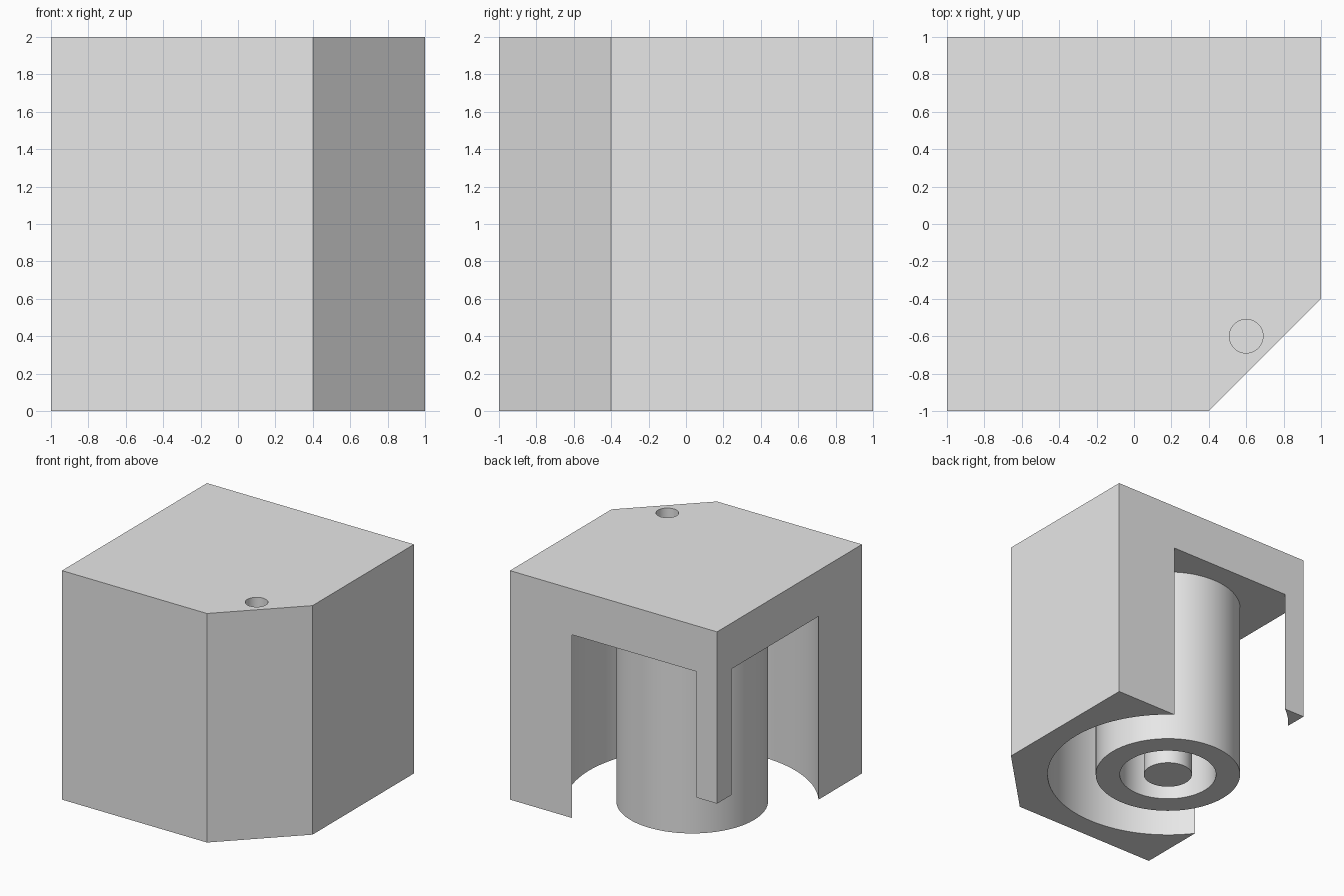
import bpy
import bmesh
import math
from mathutils import Matrix, Vector

cube = bpy.data.objects.get("Cube")
if cube:
    bpy.data.objects.remove(cube, do_unlink=True)

WELL = (-0.2, 0.2)      # axis of the round well and its centre column
CEILING = 1.6           # height of the well ceiling
BELOW = -0.2            # cutters start under the floor

grey = bpy.data.materials.new("light_grey")
grey.use_nodes = True
colour = (0.8, 0.8, 0.8, 1)
grey.diffuse_color = colour
grey.node_tree.nodes["Principled BSDF"].inputs["Base Color"].default_value = colour


def make_object(name, bm):
    bmesh.ops.recalc_face_normals(bm, faces=bm.faces)
    mesh = bpy.data.meshes.new(name)
    bm.to_mesh(mesh)
    bm.free()
    mesh.materials.append(grey)
    obj = bpy.data.objects.new(name, mesh)
    bpy.context.collection.objects.link(obj)
    return obj


def prism(name, outline, bottom, top):
    bm = bmesh.new()
    face = bm.faces.new([bm.verts.new((x, y, bottom)) for x, y in outline])
    side = bmesh.ops.extrude_face_region(bm, geom=[face])["geom"]
    verts = [v for v in side if isinstance(v, bmesh.types.BMVert)]
    bmesh.ops.translate(bm, verts=verts, vec=(0, 0, top - bottom))
    return make_object(name, bm)


def ring(name, centre, inner, outer, bottom, top, steps=128):
    bm = bmesh.new()
    profile = [(inner, bottom), (outer, bottom), (outer, top), (inner, top)]
    verts = [bm.verts.new((r, 0, z)) for r, z in profile]
    edges = [bm.edges.new((verts[i], verts[(i + 1) % 4])) for i in range(4)]
    bmesh.ops.spin(bm, geom=verts + edges, cent=(0, 0, 0), axis=(0, 0, 1),
                   angle=math.tau, steps=steps)
    bmesh.ops.remove_doubles(bm, verts=bm.verts, dist=0.0001)
    bmesh.ops.translate(bm, verts=bm.verts, vec=(*centre, 0))
    return make_object(name, bm)


def drill(name, centre, radius, bottom, top):
    bm = bmesh.new()
    place = Matrix.Translation(Vector((*centre, (bottom + top) / 2)))
    bmesh.ops.create_cone(bm, cap_ends=True, segments=48, radius1=radius,
                          radius2=radius, depth=top - bottom, matrix=place)
    return make_object(name, bm)


# Block with one chamfered corner
housing = prism("housing", [(-1, -1), (0.4, -1), (1, -0.4), (1, 1), (-1, 1)], 0, 2)

# Well around the column, bore around the pin, short corner post, top hole
cutters = [
    ring("well_cutter", WELL, 0.6, 1.0, BELOW, CEILING),
    ring("bore_cutter", WELL, 0.2, 0.4, BELOW, CEILING),
    prism("post_cutter", [(-1.2, 0.75), (-0.75, 0.75), (-0.75, 1.2), (-1.2, 1.2)],
          BELOW, 0.5),
    drill("hole_cutter", (0.6, -0.6), 0.09, 1.6, 2.2),
]

bpy.ops.object.select_all(action="DESELECT")
bpy.context.view_layer.objects.active = housing
housing.select_set(True)
for cutter in cutters:
    cutter.hide_render = True
    cut = housing.modifiers.new(cutter.name, "BOOLEAN")
    cut.operation = "DIFFERENCE"
    cut.solver = "EXACT"
    cut.object = cutter
    bpy.ops.object.modifier_apply(modifier=cut.name)
    bpy.data.objects.remove(cutter, do_unlink=True)

bpy.ops.object.shade_smooth_by_angle(angle=math.radians(30))
